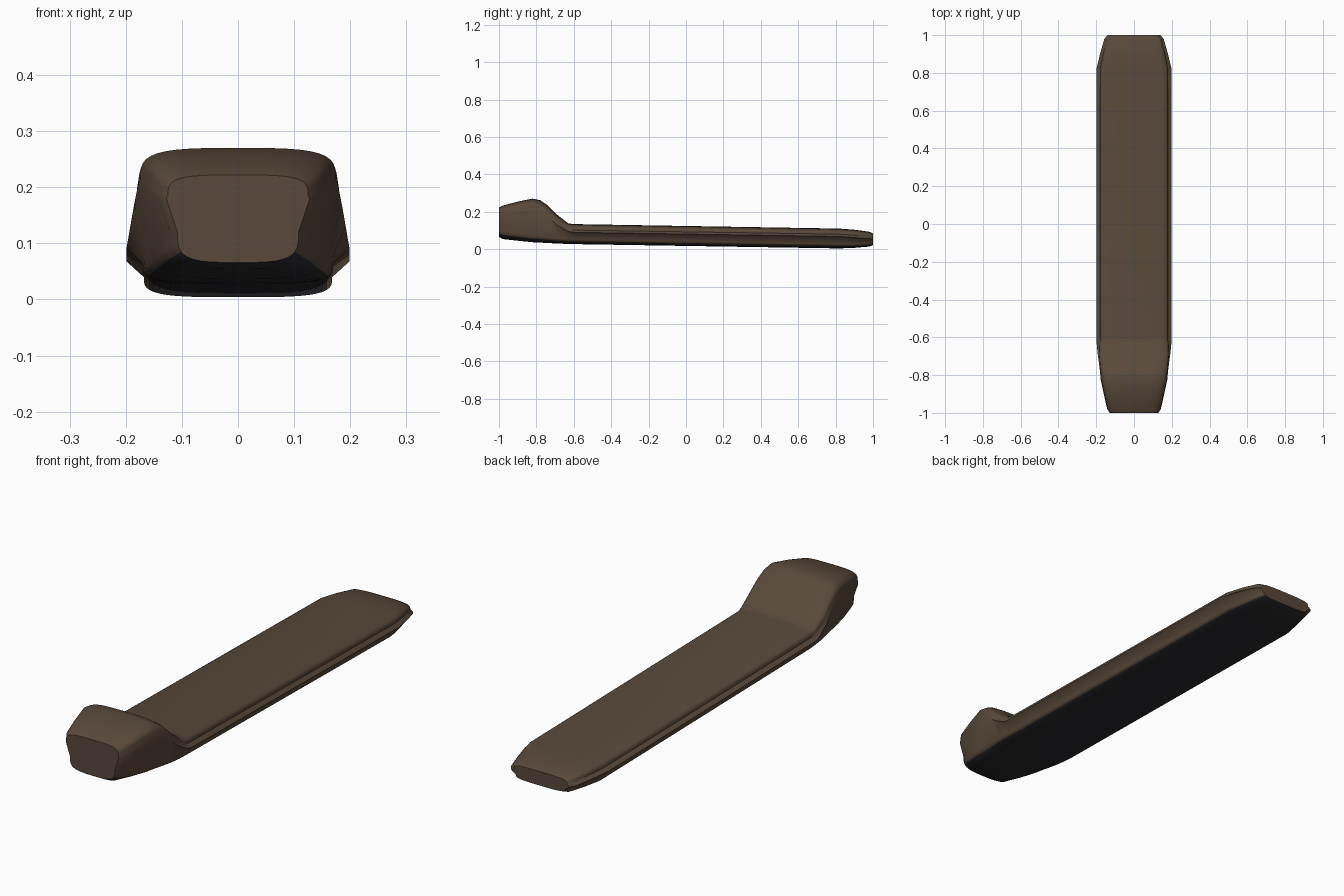
import bpy, bmesh
from math import sin, cos, pi

if "Cube" in bpy.data.objects:
    bpy.data.objects.remove(bpy.data.objects["Cube"])

N = 10          # segments per rounded quarter
P = 0.55        # superellipse power (lower = squarer)

# y, top z, bottom z, ridge (half width, z), upper shoulder (hw, z), lower waist (hw, z)
STATIONS = [
    (-1.00, .222, .066, .128, .180, .125, .185, .108, .120),
    (-.98, .233, .054, .142, .180, .140, .187, .121, .120),
    (-.90, .254, .045, .160, .195, .158, .203, .140, .105),
    (-.82, .270, .037, .177, .207, .174, .215, .152, .090),
    (-.78, .262, .035, .180, .195, .177, .203, .156, .085),
    (-.74, .235, .033, .185, .170, .181, .178, .162, .079),
    (-.69, .185, .030, .192, .130, .185, .140, .167, .072),
    (-.63, .138, .028, .198, .095, .182, .106, .170, .065),
    (-.60, .134, .027, .199, .090, .180, .102, .170, .064),
    (.82, .110, .004, .199, .068, .180, .080, .168, .040),
    (.90, .104, .007, .180, .062, .164, .074, .152, .037),
    (.98, .093, .014, .157, .056, .144, .066, .133, .036),
    (1.00, .083, .022, .140, .054, .128, .062, .118, .038),
]


def material(name, rgb):
    m = bpy.data.materials.new(name)
    m.diffuse_color = (*rgb, 1)
    m.use_nodes = True
    m.node_tree.nodes["Principled BSDF"].inputs["Base Color"].default_value = m.diffuse_color
    return m


def half_section(top, bot, rw, rz, uw, uz, lw, lz):
    """Right half profile, from top centre down to bottom centre."""
    pts = []
    for i in range(N + 1):
        a = pi / 2 * i / N
        pts.append((uw * sin(a) ** P, uz + (top - uz) * max(cos(a), 0) ** P))
    pts.append((rw, rz))
    for i in range(N + 1):
        a = pi / 2 * i / N
        pts.append((lw * max(cos(a), 0) ** P, lz + (bot - lz) * sin(a) ** P))
    pts[0], pts[-1] = (0, top), (0, bot)
    return pts


bm = bmesh.new()
# Loft rings from mirrored half profiles
rings = []
for y, *s in STATIONS:
    h = half_section(*s)
    loop = h + [(-x, z) for x, z in h[-2:0:-1]]
    rings.append([bm.verts.new((x, y, z)) for x, z in loop])
count, half = len(rings[0]), len(h) - 1
dark_from = N + 2 + N // 3

for a, b in zip(rings, rings[1:]):
    for i in range(count):
        j = (i + 1) % count
        f = bm.faces.new((a[i], a[j], b[j], b[i]))
        k = i if i < half else count - 1 - i
        f.material_index = 1 if k >= dark_from else 0
# End caps
bm.faces.new(rings[0])
bm.faces.new(rings[-1][::-1])
bmesh.ops.recalc_face_normals(bm, faces=bm.faces)

mesh = bpy.data.meshes.new("padded_board")
bm.to_mesh(mesh)
bm.free()
board = bpy.data.objects.new("padded_board", mesh)
bpy.context.collection.objects.link(board)
mesh.materials.append(material("brown_pad", (.10, .066, .042)))
mesh.materials.append(material("dark_underside", (.022, .022, .026)))

# Smooth shading with the side ridge kept crisp
bpy.context.view_layer.objects.active = board
board.select_set(True)
bpy.ops.object.shade_smooth_by_angle(angle=pi / 4)
